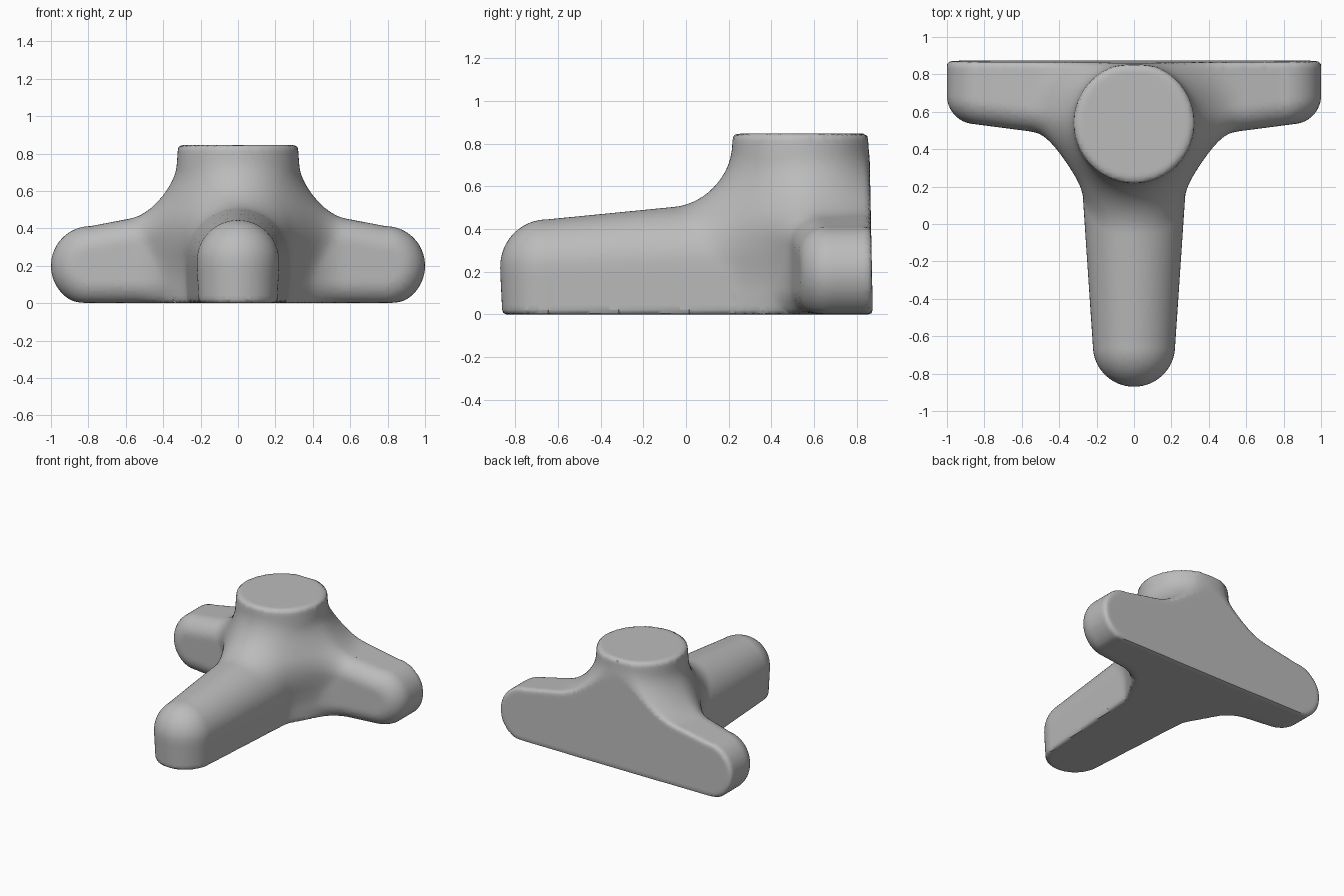
import bpy, bmesh
from math import hypot, radians
from itertools import product
from mathutils import Vector

cube = bpy.data.objects.get("Cube")
if cube:
    bpy.data.objects.remove(cube, do_unlink=True)

STEP = 0.022                       # mesh density
LOW = Vector((-1.045, -0.92, -0.033))
COUNT = (96, 84, 42)


def clamp(v):
    return max(0.0, min(1.0, v))


def fillet(a, b, r):
    """Join two solids with a concave round of radius r."""
    return max(r, min(a, b)) - hypot(max(r - a, 0), max(r - b, 0))


def trim(a, b, r):
    """Cut one solid by another, leaving a rounded edge of radius r."""
    return -fillet(-a, -b, r)


# Front leg: tapered bar with a rounded top and straight walls
def front_leg(x, y, z):
    t = clamp((y + 0.65) / 1.19)
    across = hypot(x, y + 0.65 - 1.19 * t, max(z - 0.225 - 0.037 * t, 0))
    return across - 0.22 - 0.08 * t + 0.05 * max(0.2 - z, 0)


# Side arms: tapered round-ended profile pushed forward from the back
def side_arms(x, y, z):
    x = abs(x)
    t = clamp(x / 0.788)
    outline = hypot(x - 0.788 * t, z - 0.275 + 0.075 * t) - 0.287 + 0.075 * t
    front = 0.54 - 0.13 * (0.9 - min(x, 1)) - y
    return trim(outline, front, 0.13)


# Hub: slightly drafted round post
def hub(x, y, z):
    return hypot(x, y - 0.54) - 0.32 - 0.07 * (0.845 - z)


def body(x, y, z):
    legs = fillet(front_leg(x, y, z), side_arms(x, y, z), 0.27)
    h = clamp((z - 0.1) / 0.4)
    d = fillet(legs, hub(x, y, z), 0.05 + 0.2 * h * h * (3 - 2 * h))
    d = trim(d, y - 0.875 + 0.02 * z, 0.025)      # flat back
    d = trim(d, z - 0.847, 0.025)                 # flat hub top
    return trim(d, -z, 0.02)                      # flat base


def settle(p):
    """Move a point onto the body surface."""
    e = 0.002
    for _ in range(5):
        d = body(*p)
        g = Vector((body(p.x + e, p.y, p.z) - d,
                    body(p.x, p.y + e, p.z) - d,
                    body(p.x, p.y, p.z + e) - d)) / e
        if abs(d) < 1e-5 or g.length < 0.1:
            break
        p = p - g * (d / g.length_squared)
    return p


# Skin the filleted body with an even quad mesh
inside = {c for c in product(*map(range, COUNT))
          if body(*(LOW + Vector(c) * STEP)) < 0}
bm = bmesh.new()
corners = {}


def corner(cell):
    if cell not in corners:
        middle = Vector(cell) + Vector((0.5, 0.5, 0.5))
        corners[cell] = bm.verts.new(settle(LOW + middle * STEP))
    return corners[cell]


for c in inside:
    for axis, side in product(range(3), (-1, 1)):
        n = list(c)
        n[axis] += side
        if tuple(n) in inside:
            continue
        base = list(c)
        base[axis] = min(c[axis], n[axis])
        u, v = (axis + 1) % 3, (axis + 2) % 3
        quad = []
        for du, dv in ((0, 0), (1, 0), (1, 1), (0, 1)):
            cell = base[:]
            cell[u] -= du
            cell[v] -= dv
            quad.append(corner(tuple(cell)))
        if side < 0:
            quad.reverse()
        bm.faces.new(quad)
bmesh.ops.recalc_face_normals(bm, faces=bm.faces)

mesh = bpy.data.meshes.new("three_arm_body")
bm.to_mesh(mesh)
bm.free()
obj = bpy.data.objects.new("three_arm_body", mesh)
bpy.context.collection.objects.link(obj)

# Plain grey finish
grey = bpy.data.materials.new("plain_grey")
grey.use_nodes = True
colour = (0.5, 0.5, 0.5, 1)
grey.diffuse_color = colour
grey.node_tree.nodes["Principled BSDF"].inputs["Base Color"].default_value = colour
mesh.materials.append(grey)

bpy.ops.object.select_all(action="DESELECT")
obj.select_set(True)
bpy.context.view_layer.objects.active = obj
bpy.ops.object.shade_smooth_by_angle(angle=radians(50))
